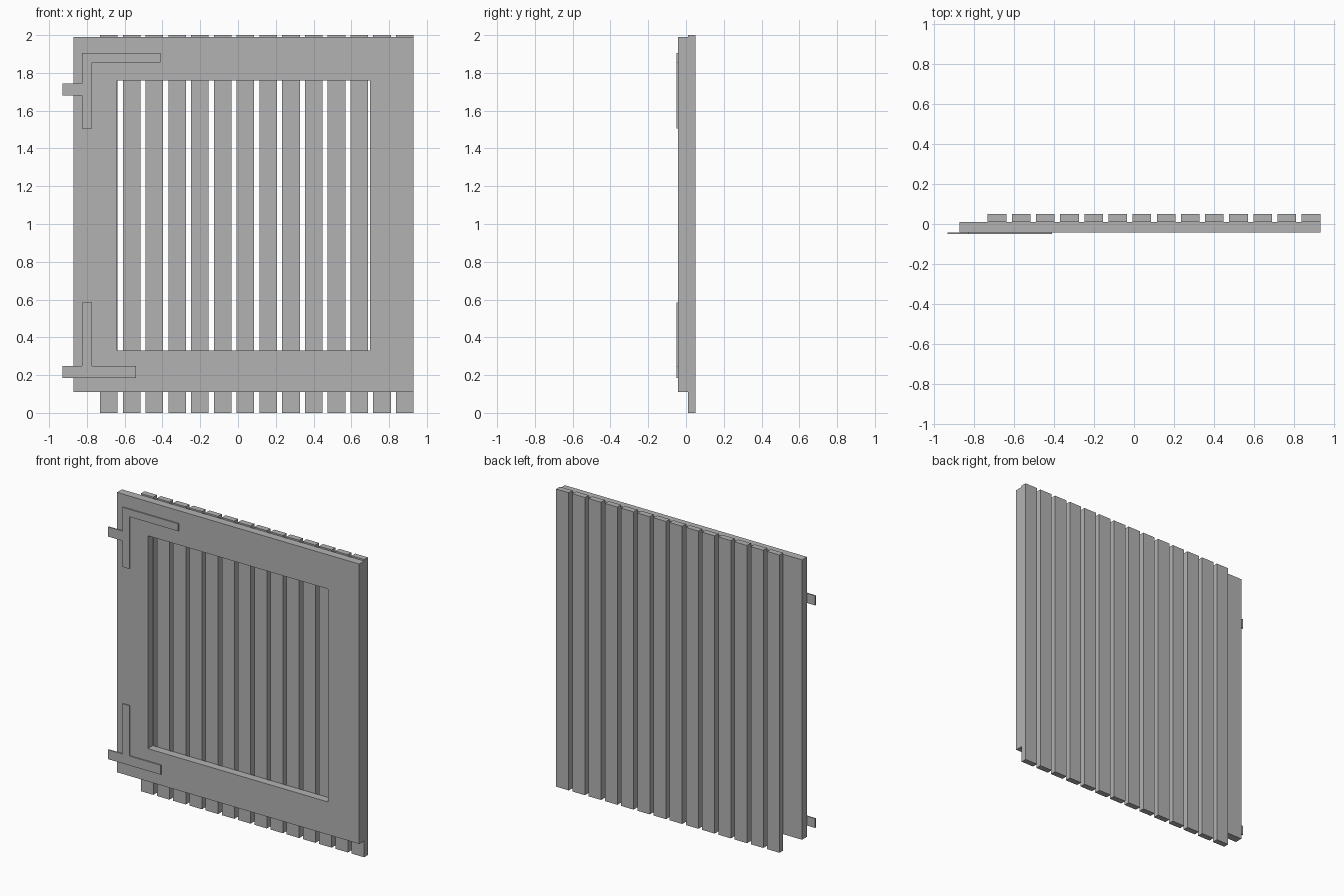
import bpy, bmesh

cube = bpy.data.objects.get("Cube")
if cube:
    bpy.data.objects.remove(cube, do_unlink=True)

GREY = (0.45, 0.45, 0.45, 1)
mat = bpy.data.materials.new("plain grey")
mat.use_nodes = True
mat.diffuse_color = GREY
bsdf = next(n for n in mat.node_tree.nodes if n.type == 'BSDF_PRINCIPLED')
bsdf.inputs["Base Color"].default_value = GREY


def rect(x0, x1, z0, z1):
    return [(x0, z0), (x1, z0), (x1, z1), (x0, z1)]


def panel(name, outline, y_front, y_back, hole=None):
    """Extrude an x-z outline, optionally with a matching hole, along y."""
    bm = bmesh.new()
    outer = [bm.verts.new((x, y_front, z)) for x, z in outline]
    if hole:
        inner = [bm.verts.new((x, y_front, z)) for x, z in hole]
        n = len(outer)
        for i in range(n):
            j = (i + 1) % n
            bm.faces.new((outer[i], outer[j], inner[j], inner[i]))
    else:
        bm.faces.new(outer)
    ext = bmesh.ops.extrude_face_region(bm, geom=bm.faces[:], use_keep_orig=True)
    moved = [g for g in ext["geom"] if isinstance(g, bmesh.types.BMVert)]
    bmesh.ops.translate(bm, verts=moved, vec=(0, y_back - y_front, 0))
    bmesh.ops.recalc_face_normals(bm, faces=bm.faces[:])
    mesh = bpy.data.meshes.new(name)
    bm.to_mesh(mesh)
    bm.free()
    mesh.materials.append(mat)
    obj = bpy.data.objects.new(name, mesh)
    bpy.context.collection.objects.link(obj)
    return obj


FRONT, MIDDLE, BACK = -0.042, 0.011, 0.05
PLATE = -0.05

# Open rectangular frame
panel("gate_frame", rect(-0.87, 0.93, 0.11, 1.99), FRONT, MIDDLE,
      hole=rect(-0.64, 0.70, 0.33, 1.76))

# Vertical slats across the back
SLATS, WIDTH, FIRST, PITCH = 14, 0.093, -0.73, 0.1205
for i in range(SLATS):
    x = FIRST + i * PITCH
    panel(f"slat_{i + 1}", rect(x, x + WIDTH, 0, 2), MIDDLE, BACK)

# Upper hinge: angled strap with a tab past the frame edge
TAB, LEFT, INNER = -0.93, -0.825, -0.773
panel("upper_hinge", [
    (LEFT, 1.505), (INNER, 1.505), (INNER, 1.855), (-0.41, 1.855),
    (-0.41, 1.905), (LEFT, 1.905), (LEFT, 1.745), (TAB, 1.745),
    (TAB, 1.68), (LEFT, 1.68)], PLATE, FRONT)

# Lower hinge: the bottom arm runs straight out into the tab
panel("lower_hinge", [
    (TAB, 0.185), (-0.54, 0.185), (-0.54, 0.248), (INNER, 0.248),
    (INNER, 0.585), (LEFT, 0.585), (LEFT, 0.248), (TAB, 0.248)], PLATE, FRONT)
